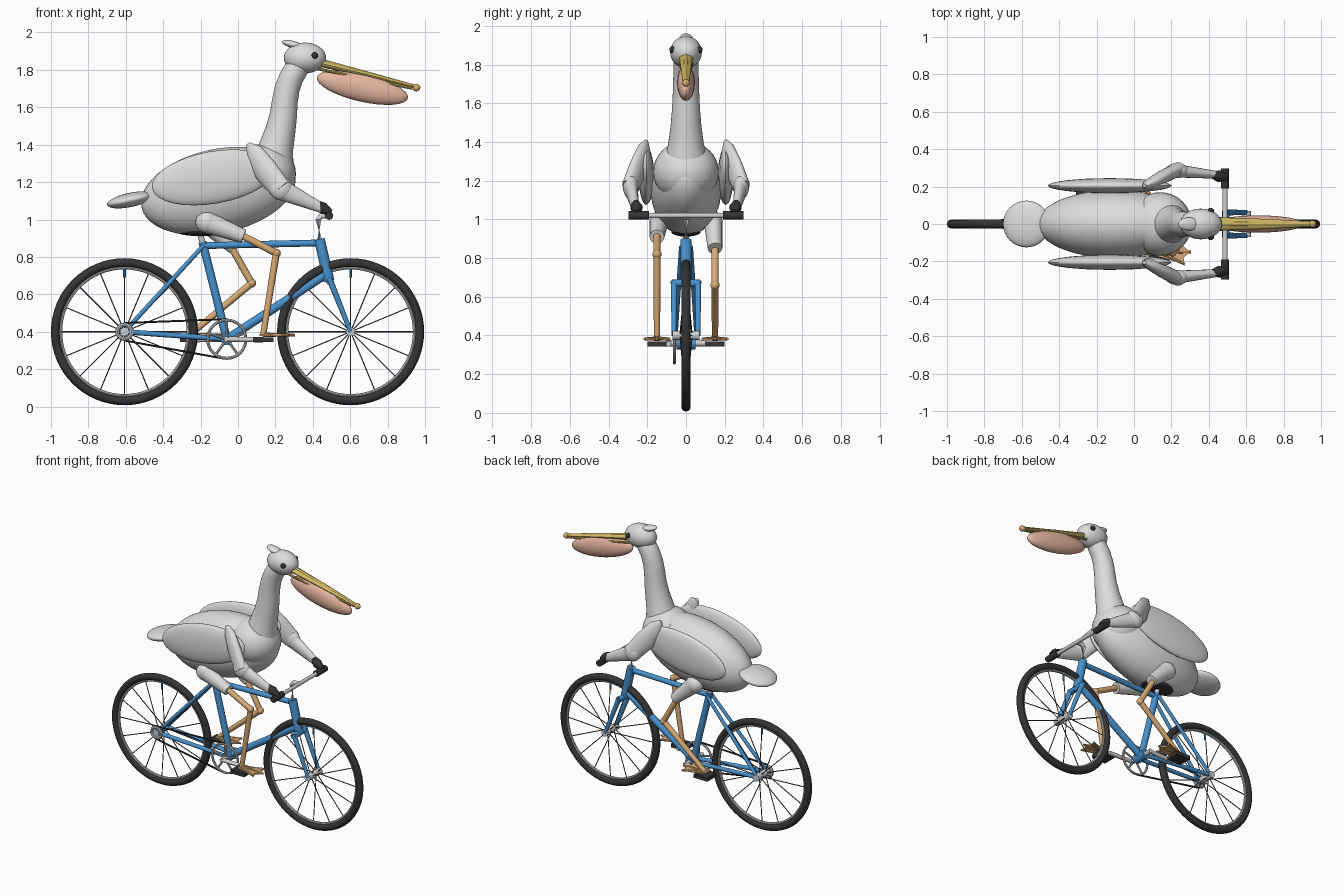
import bpy, bmesh, math
from mathutils import Vector, Matrix

if "Cube" in bpy.data.objects:
    bpy.data.objects.remove(bpy.data.objects["Cube"])


def material(name, rgb):
    m = bpy.data.materials.new(name)
    m.diffuse_color = (*rgb, 1)
    m.use_nodes = True
    m.node_tree.nodes["Principled BSDF"].inputs["Base Color"].default_value = m.diffuse_color
    return m


WHITE = material("feather_white", (0.72, 0.72, 0.71))
BLUE = material("frame_blue", (0.065, 0.29, 0.62))
ORANGE = material("leg_orange", (0.70, 0.41, 0.18))
YELLOW = material("beak_yellow", (0.64, 0.49, 0.13))
PINK = material("pouch_pink", (0.80, 0.47, 0.36))
BLACK = material("rubber_black", (0.035, 0.035, 0.037))
SILVER = material("metal_silver", (0.62, 0.63, 0.65))
SPOKE = material("spoke_grey", (0.09, 0.10, 0.11))


def finish(name, bm, mat):
    bmesh.ops.recalc_face_normals(bm, faces=bm.faces)
    me = bpy.data.meshes.new(name)
    bm.to_mesh(me)
    bm.free()
    me.materials.append(mat)
    ob = bpy.data.objects.new(name, me)
    bpy.context.collection.objects.link(ob)
    bpy.ops.object.select_all(action='DESELECT')
    bpy.context.view_layer.objects.active = ob
    ob.select_set(True)
    bpy.ops.object.shade_smooth_by_angle(angle=math.radians(40))
    return ob


def add_tube(bm, pts, radii, seg=16):
    """Loft rings along a path; a radius is a number or (side, up)."""
    pts = [Vector(p) for p in pts]
    rings = []
    for i, p in enumerate(pts):
        t = (pts[min(i + 1, len(pts) - 1)] - pts[max(i - 1, 0)]).normalized()
        side = Vector((0, 0, 1)).cross(t)
        side = side.normalized() if side.length > 0.01 else Vector((0, 1, 0))
        up = t.cross(side)
        r = radii[i] if isinstance(radii, (list, tuple)) else radii
        a, b = r if isinstance(r, tuple) else (r, r)
        rings.append([bm.verts.new(p + side * a * math.cos(k * math.tau / seg)
                                   + up * b * math.sin(k * math.tau / seg)) for k in range(seg)])
    for r0, r1 in zip(rings, rings[1:]):
        for k in range(seg):
            bm.faces.new((r0[k], r0[(k + 1) % seg], r1[(k + 1) % seg], r1[k]))
    bm.faces.new(rings[0])
    bm.faces.new(rings[-1])


def tube(name, pts, radii, mat, seg=16):
    bm = bmesh.new()
    add_tube(bm, pts, radii, seg)
    return finish(name, bm, mat)


def ellipsoid(name, c, semi, mat, tilt=0, seg=32):
    """Tilt in degrees raises the +x end."""
    bm = bmesh.new()
    m = Matrix.Translation(c) @ Matrix.Rotation(math.radians(-tilt), 4, 'Y') @ Matrix.Diagonal((*semi, 1))
    bmesh.ops.create_uvsphere(bm, u_segments=seg, v_segments=seg // 2, radius=1, matrix=m)
    return finish(name, bm, mat)


def box(name, c, size, mat):
    bm = bmesh.new()
    bmesh.ops.create_cube(bm, size=1, matrix=Matrix.Translation(c) @ Matrix.Diagonal((*size, 1)))
    return finish(name, bm, mat)


def ring(name, c, major, minor, mat, seg=64, sub=12):
    bm = bmesh.new()
    v = []
    for i in range(seg):
        a = i * math.tau / seg
        row = []
        for j in range(sub):
            b = j * math.tau / sub
            r = major + minor * math.cos(b)
            row.append(bm.verts.new((c[0] + r * math.cos(a), c[1] + minor * math.sin(b), c[2] + r * math.sin(a))))
        v.append(row)
    for i in range(seg):
        for j in range(sub):
            i2, j2 = (i + 1) % seg, (j + 1) % sub
            bm.faces.new((v[i][j], v[i2][j], v[i2][j2], v[i][j2]))
    return finish(name, bm, mat)


# Wheels
REAR, FRONT, HZ = -0.607, 0.602, 0.4
for tag, x in (("rear", REAR), ("front", FRONT)):
    ring(tag + "_tire", (x, 0, HZ), 0.369, 0.024, BLACK)
    ring(tag + "_rim", (x, 0, HZ), 0.342, 0.009, SILVER, sub=8)
    tube(tag + "_hub", [(x, -0.07, HZ), (x, 0.07, HZ)], 0.024, SILVER)
    bm = bmesh.new()
    for k in range(16):
        a = k * math.tau / 16
        d = Vector((math.cos(a), 0, math.sin(a)))
        c = Vector((x, 0, HZ))
        add_tube(bm, [c + d * 0.02 + Vector((0, 0.03 * (-1) ** k, 0)), c + d * 0.34], 0.0032, 6)
    finish(tag + "_spokes", bm, SPOKE)
    tube(tag + "_valve", [(x, 0, 0.69), (x, 0, 0.74)], 0.007, BLUE, 8)

# Frame tubes
BB, SEAT = (-0.06, 0, 0.36), (-0.19, 0, 0.88)
HEAD_T, HEAD_B = (0.435, 0, 0.895), (0.487, 0, 0.67)
tube("seat_tube", [BB, SEAT], 0.022, BLUE)
tube("top_tube", [(-0.185, 0, 0.86), (0.44, 0, 0.875)], 0.018, BLUE)
tube("down_tube", [BB, (0.475, 0, 0.71)], 0.023, BLUE)
tube("head_tube", [HEAD_T, HEAD_B], 0.029, BLUE)
tube("bottom_bracket", [(-0.06, -0.05, 0.36), (-0.06, 0.05, 0.36)], 0.032, BLUE)
tube("fork_crown", [(0.49, -0.072, 0.67), (0.49, 0.072, 0.67)], 0.02, BLUE)
for s, tag in ((-1, "right"), (1, "left")):
    tube(tag + "_fork_blade", [(0.49, s * 0.062, 0.68), (FRONT, s * 0.062, HZ)], [0.017, 0.012], BLUE)
    tube(tag + "_seat_stay", [(REAR, s * 0.055, HZ), (-0.185, s * 0.024, 0.86)], 0.012, BLUE)
    tube(tag + "_chain_stay", [(REAR, s * 0.055, HZ), (-0.06, s * 0.03, 0.36)], 0.014, BLUE)

# Saddle and handlebar
tube("seat_post", [(-0.185, 0, 0.86), (-0.215, 0, 0.97)], 0.016, SILVER)
ellipsoid("saddle", (-0.2, 0, 0.935), (0.13, 0.075, 0.024), BLACK)
tube("stem", [(0.437, 0, 0.88), (0.43, 0, 1.0), (0.445, 0, 1.02), (0.487, 0, 1.02)], 0.016, SILVER)
tube("handlebar", [(0.487, -0.28, 1.02), (0.487, 0.28, 1.02)], 0.013, SILVER)

# Drivetrain on the right side
ring("chainring", (-0.06, -0.06, 0.36), 0.102, 0.008, SILVER, sub=8)
bm = bmesh.new()
for k in range(5):
    a = math.radians(90 + 72 * k)
    add_tube(bm, [(-0.06, -0.06, 0.36), (-0.06 + 0.1 * math.cos(a), -0.06, 0.36 + 0.1 * math.sin(a))], 0.007, 8)
finish("chainring_arms", bm, SILVER)
ring("rear_cog", (REAR, -0.06, HZ), 0.038, 0.011, SILVER, 24, 8)
tube("chain_upper", [(REAR, -0.06, 0.447), (-0.06, -0.06, 0.467)], 0.006, BLACK, 6)
tube("chain_lower", [(REAR, -0.06, 0.353), (-0.08, -0.06, 0.257)], 0.006, BLACK, 6)
tube("crank_axle", [(-0.06, -0.1, 0.36), (-0.06, 0.1, 0.36)], 0.016, SILVER)

# Body, breast, tail, neck and head
ellipsoid("body", (-0.105, 0, 1.152), (0.42, 0.182, 0.225), WHITE, 12, 48)
ellipsoid("breast", (0.14, 0, 1.245), (0.17, 0.17, 0.16), WHITE)
ellipsoid("tail", (-0.575, 0, 1.105), (0.128, 0.125, 0.038), WHITE, 12)
tube("neck", [(0.18, 0, 1.28), (0.205, 0, 1.39), (0.228, 0, 1.48), (0.243, 0, 1.56), (0.25, 0, 1.63),
              (0.263, 0, 1.7), (0.285, 0, 1.76), (0.315, 0, 1.81), (0.36, 0, 1.86)],
     [0.12, 0.092, 0.08, 0.073, 0.069, 0.067, 0.065, 0.064, 0.05], WHITE, 32)
ellipsoid("head", (0.358, 0, 1.864), (0.113, 0.082, 0.082), WHITE)
ellipsoid("crest", (0.295, 0, 1.935), (0.062, 0.035, 0.02), WHITE, -15)

# Beak and pouch
tube("upper_beak", [(0.43, 0, 1.838), (0.7, 0, 1.773), (0.95, 0, 1.707)],
     [(0.036, 0.02), (0.027, 0.013), (0.014, 0.008)], YELLOW)
tube("beak_ridge", [(0.43, 0, 1.85), (0.95, 0, 1.712)], [0.014, 0.008], YELLOW)
ellipsoid("beak_tip", (0.953, 0, 1.705), (0.022, 0.02, 0.02), ORANGE, 0, 16)
ellipsoid("pouch", (0.665, 0, 1.705), (0.25, 0.046, 0.075), PINK, -13)

# Paired wings, legs and pedals; each side has its own pedal position
sides = (("right", -1, 0.135, (0.03, 0.91), (0.205, 0.82)),
         ("left", 1, -0.255, (-0.02, 0.85), (0.073, 0.66)))
for tag, s, px, (tx, tz), (kx, kz) in sides:
    ellipsoid(tag + "_eye", (0.41, s * 0.07, 1.877), (0.018, 0.016, 0.018), BLACK, 0, 16)
    tube(tag + "_lower_beak", [(0.43, s * 0.03, 1.805), (0.93, s * 0.008, 1.702)], 0.008, YELLOW, 8)

    # Wing and arm
    ellipsoid(tag + "_wing", (-0.13, s * 0.205, 1.225), (0.335, 0.04, 0.14), WHITE, 10)
    tube(tag + "_upper_wing", [(0.055, s * 0.205, 1.405), (0.085, s * 0.215, 1.36), (0.15, s * 0.25, 1.26), (0.23, s * 0.29, 1.16)],
         [(0.01, 0.012), (0.03, 0.052), (0.036, 0.07), (0.038, 0.06)], WHITE, 24)
    ellipsoid(tag + "_elbow", (0.23, s * 0.285, 1.165), (0.062, 0.04, 0.062), WHITE)
    tube(tag + "_forearm", [(0.22, s * 0.285, 1.165), (0.45, s * 0.262, 1.06)], [(0.036, 0.058), (0.02, 0.026)], WHITE)
    tube(tag + "_wing_tip", [(0.42, s * 0.262, 1.085), (0.455, s * 0.255, 1.06), (0.495, s * 0.25, 1.035)],
         [0.02, 0.032, 0.018], BLACK)
    tube(tag + "_grip", [(0.487, s * 0.19, 1.02), (0.487, s * 0.298, 1.02)], 0.022, BLACK)

    # Leg
    y = s * 0.15
    ellipsoid(tag + "_hip", (-0.165, s * 0.14, 0.985), (0.062, 0.05, 0.058), WHITE)
    tube(tag + "_thigh", [(-0.165, s * 0.14, 0.985), (tx, y, tz)], [(0.048, 0.058), 0.038], WHITE)
    tube(tag + "_knee_leg", [(tx - 0.02, y, tz + 0.01), (kx, y, kz)], 0.019, ORANGE)
    ellipsoid(tag + "_knee", (kx, y, kz), (0.024, 0.024, 0.024), ORANGE, 0, 16)
    tube(tag + "_shin", [(kx, y, kz), (px, y, 0.385)], [0.019, 0.016], ORANGE)

    # Webbed foot: thin fan with three toes
    bm = bmesh.new()
    fan = [(-0.02, -0.02), (0.135, -0.065), (0.13, -0.03), (0.165, 0), (0.13, 0.03), (0.135, 0.065), (-0.02, 0.02)]
    lower, upper = ([bm.verts.new((px + a, y + b, z)) for a, b in fan] for z in (0.377, 0.387))
    bm.faces.new(lower)
    bm.faces.new(upper)
    for k in range(len(fan)):
        n = (k + 1) % len(fan)
        bm.faces.new((lower[k], lower[n], upper[n], upper[k]))
    for b in (-0.065, 0, 0.065):
        add_tube(bm, [(px, y, 0.384), (px + 0.17 - abs(b) * 0.5, y + b, 0.382)], [0.012, 0.007], 8)
    finish(tag + "_foot", bm, ORANGE)

    # Crank and pedal
    tube(tag + "_crank", [(-0.06, s * 0.09, 0.36), (px, s * 0.09, 0.357)], 0.014, SILVER)
    box(tag + "_pedal", (px, s * 0.15, 0.357), (0.11, 0.1, 0.026), BLACK)
